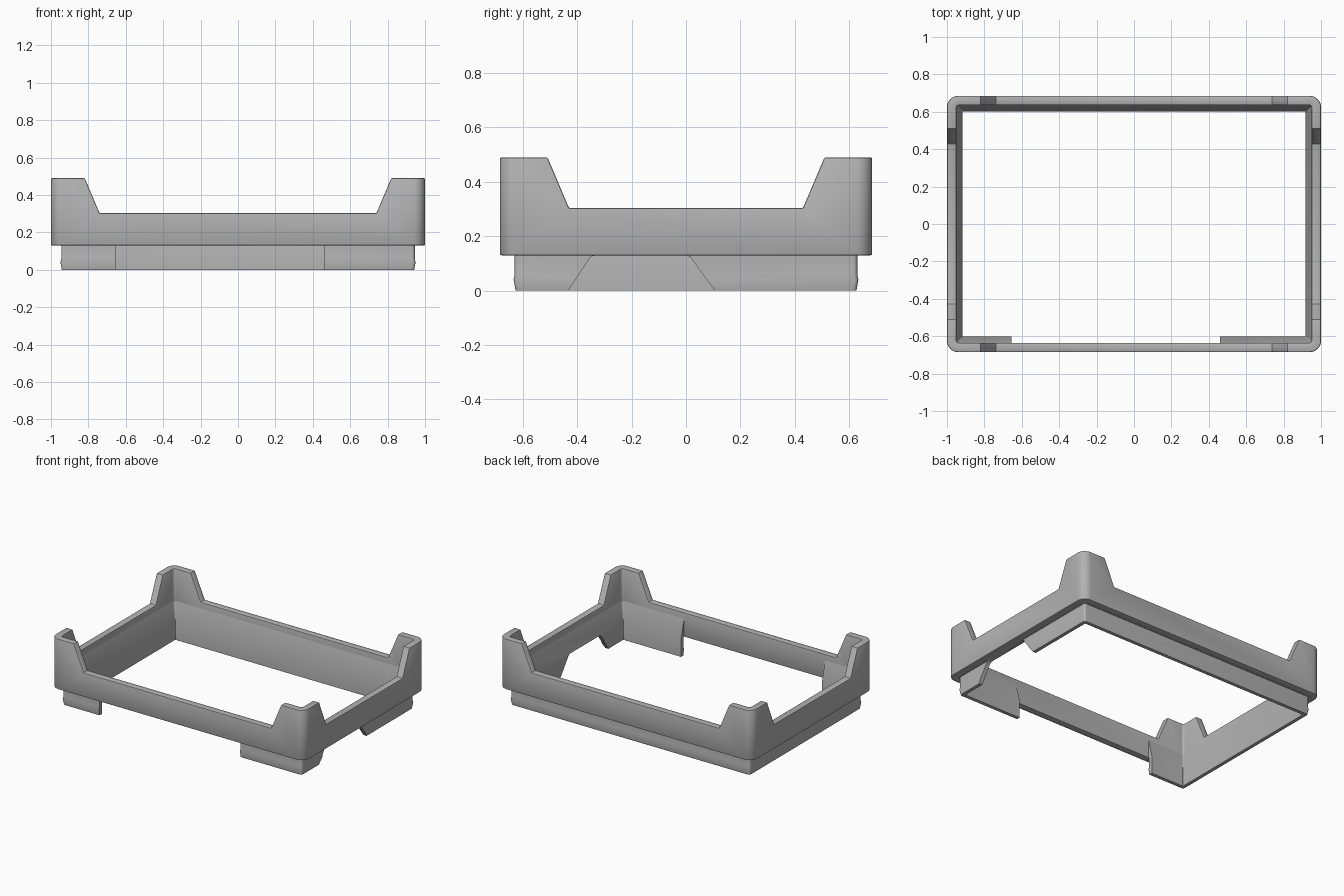
import bpy, bmesh
from math import cos, sin, pi, radians

if "Cube" in bpy.data.objects:
    bpy.data.objects.remove(bpy.data.objects["Cube"])

HX, HY = 1.0, 0.685  # half length and half depth

plastic = bpy.data.materials.new("grey_plastic")
plastic.use_nodes = True
GREY = (0.45, 0.45, 0.45, 1)
plastic.diffuse_color = GREY
plastic.node_tree.nodes["Principled BSDF"].inputs["Base Color"].default_value = GREY


def finish(name, bm):
    bmesh.ops.recalc_face_normals(bm, faces=bm.faces)
    mesh = bpy.data.meshes.new(name)
    bm.to_mesh(mesh)
    bm.free()
    ob = bpy.data.objects.new(name, mesh)
    bpy.context.collection.objects.link(ob)
    mesh.materials.append(plastic)
    return ob


def rounded_loop(bm, inset, z, radius, steps=8):
    """Rounded rectangle of vertices, inset from the outer size."""
    verts = []
    for q, (sx, sy) in enumerate([(1, 1), (-1, 1), (-1, -1), (1, -1)]):
        cx, cy = sx * (HX - inset - radius), sy * (HY - inset - radius)
        for i in range(steps + 1):
            a = (q + i / steps) * pi / 2
            verts.append(bm.verts.new((cx + radius * cos(a), cy + radius * sin(a), z)))
    return verts


def ring(name, profile):
    """Closed profile of (inset, z, corner radius) swept round the rectangle."""
    bm = bmesh.new()
    loops = [rounded_loop(bm, *p) for p in profile]
    n = len(loops[0])
    for k, a in enumerate(loops):
        b = loops[(k + 1) % len(loops)]
        for i in range(n):
            j = (i + 1) % n
            bm.faces.new((a[i], a[j], b[j], b[i]))
    return finish(name, bm)


def prism(name, points, axis, start, end):
    """Outline of (u, z) extruded along x or y."""
    bm = bmesh.new()
    place = lambda u, z, t: (u, t, z) if axis == "y" else (t, u, z)
    face = bm.faces.new([bm.verts.new(place(u, z, start)) for u, z in points])
    out = bmesh.ops.extrude_face_region(bm, geom=[face])
    move = place(0, 0, end - start)
    bmesh.ops.translate(bm, vec=move, verts=[v for v in out["geom"] if isinstance(v, bmesh.types.BMVert)])
    ob = finish(name, bm)
    ob.hide_render = True
    return ob


def apply(ob, mod):
    bpy.context.view_layer.objects.active = ob
    bpy.ops.object.modifier_apply(modifier=mod.name)


def cut(ob, cutter):
    mod = ob.modifiers.new("cut", "BOOLEAN")
    mod.operation = "DIFFERENCE"
    mod.solver = "EXACT"
    mod.object = cutter
    apply(ob, mod)
    bpy.data.objects.remove(cutter)


# Upper frame with four raised corner posts
frame = ring("corner_post_frame", [(0, 0.13, 0.06), (0, 0.49, 0.06), (0.05, 0.49, 0.015), (0.05, 0.13, 0.015)])
for axis, low, high, reach in [("y", 0.74, 0.866, 1), ("x", 0.43, 0.556, 1.5)]:
    outline = [(-low, 0.303), (low, 0.303), (high, 0.6), (-high, 0.6)]
    cut(frame, prism("rail_cutter", outline, axis, -reach, reach))

# Soften the top rims
bevel = frame.modifiers.new("rim", "BEVEL")
bevel.width = 0.006
bevel.segments = 2
bevel.limit_method = "ANGLE"
bevel.angle_limit = radians(35)
bevel.use_clamp_overlap = False
apply(frame, bevel)

# Lower stacking skirt with a sloped inner shoulder and slight bulge
skirt = ring("stacking_skirt", [
    (0.058, 0, 0.015), (0.051, 0.04, 0.015), (0.055, 0.06, 0.015), (0.055, 0.13, 0.015),
    (0.03, 0.14, 0.015), (0.03, 0.26, 0.015), (0.05, 0.26, 0.01), (0.083, 0.131, 0.005), (0.083, 0, 0.005)])

# Open gap at the front
gap = [(-0.655, -0.1), (0.46, -0.1), (0.46, 0.4), (-0.655, 0.4)]
cut(skirt, prism("gap_cutter", gap, "y", -0.8, -0.5))

# Tapered notch on the left side
notch = [(-0.5, -0.1), (0.18, -0.1), (0.025, 0.11), (0.015, 0.124), (0, 0.131),
         (-0.335, 0.131), (-0.35, 0.124), (-0.36, 0.11)]
cut(skirt, prism("notch_cutter", notch, "x", 0.8, 1.1))

# Smooth curved corners, sharp edges elsewhere
bpy.ops.object.select_all(action="DESELECT")
for ob in (frame, skirt):
    ob.select_set(True)
bpy.context.view_layer.objects.active = frame
bpy.ops.object.shade_smooth_by_angle(angle=radians(30))
